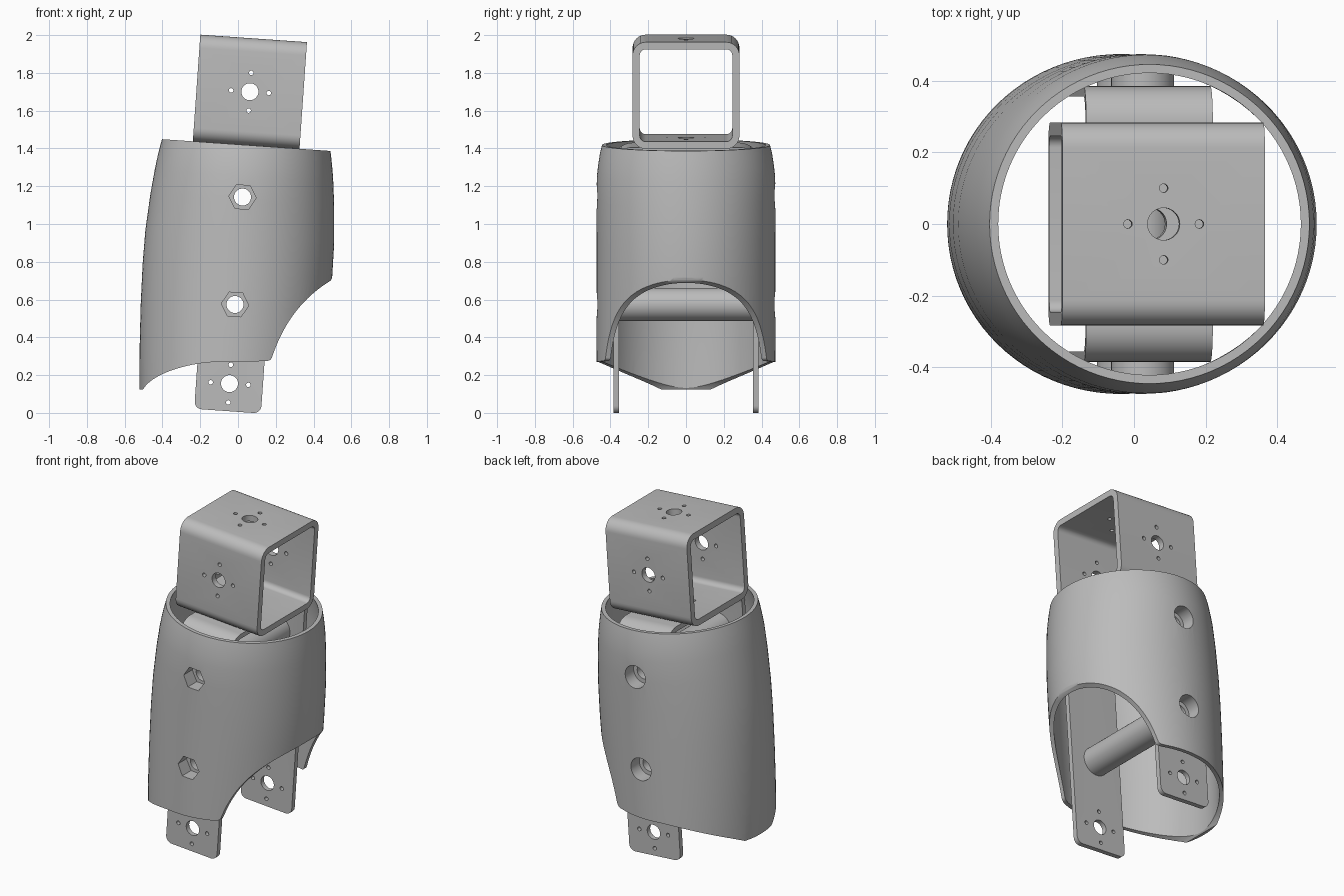
import bpy, bmesh, math
from mathutils import Matrix, Vector
from mathutils.geometry import interpolate_bezier

if "Cube" in bpy.data.objects:
    bpy.data.objects.remove(bpy.data.objects["Cube"])

# The whole link leans about the y axis; parts are built upright first
LEAN = Matrix.Translation((-0.045, 0, 0.155)) @ Matrix.Rotation(math.radians(4), 4, 'Y')

grey = bpy.data.materials.new("plain_grey")
grey.use_nodes = True
colour = (0.5, 0.5, 0.5, 1)
grey.diffuse_color = colour
for node in grey.node_tree.nodes:
    if node.type == 'BSDF_PRINCIPLED':
        node.inputs["Base Color"].default_value = colour


def make_object(name, bm):
    bmesh.ops.recalc_face_normals(bm, faces=bm.faces)
    mesh = bpy.data.meshes.new(name)
    bm.to_mesh(mesh)
    bm.free()
    mesh.materials.append(grey)
    obj = bpy.data.objects.new(name, mesh)
    bpy.context.collection.objects.link(obj)
    return obj


def prism(name, points, axis, low, high):
    """Extrude a flat outline along the given axis."""
    place = {'x': lambda p, d: (d, p[0], p[1]),
             'y': lambda p, d: (p[0], d, p[1]),
             'z': lambda p, d: (p[0], p[1], d)}[axis]
    bm = bmesh.new()
    a = [bm.verts.new(place(p, low)) for p in points]
    b = [bm.verts.new(place(p, high)) for p in points]
    bm.faces.new(a)
    bm.faces.new(b)
    for i in range(len(a)):
        j = (i + 1) % len(a)
        bm.faces.new((a[i], a[j], b[j], b[i]))
    return make_object(name, bm)


def circle(u, v, r, sides=40):
    return [(u + r * math.cos(math.tau * i / sides), v + r * math.sin(math.tau * i / sides))
            for i in range(sides)]


def rounded(u0, u1, v0, v1, r, steps=8):
    corners = [(u1 - r, v1 - r), (u0 + r, v1 - r), (u0 + r, v0 + r), (u1 - r, v0 + r)]
    return [(cu + r * math.cos(math.pi / 2 * (k + i / steps)),
             cv + r * math.sin(math.pi / 2 * (k + i / steps)))
            for k, (cu, cv) in enumerate(corners) for i in range(steps + 1)]


def combine(obj, other, operation='DIFFERENCE'):
    mod = obj.modifiers.new("combine", 'BOOLEAN')
    mod.operation = operation
    mod.solver = 'EXACT'
    mod.object = other
    bpy.context.view_layer.objects.active = obj
    bpy.ops.object.modifier_apply(modifier=mod.name)
    bpy.data.objects.remove(other)


def mount_holes(obj, axis, u, v, low, high):
    """Central hole with four screw holes around it."""
    combine(obj, prism("hole", circle(u, v, 0.045), axis, low, high))
    for du, dv in ((0.1, 0), (-0.1, 0), (0, 0.1), (0, -0.1)):
        combine(obj, prism("hole", circle(u + du, v + dv, 0.012, 16), axis, low, high))


SEAT = 1.266            # height where the box sits on the bracket
BOLTS = (0.42, 0.99)    # bolt heights along the link
parts = []

# Square tube on top, open along x
half, wall = 0.283, 0.038
mid = SEAT + half
box = prism("top_box", rounded(-half, half, SEAT, SEAT + 2 * half, 0.07), 'x', -half, half)
inner = half - wall
combine(box, prism("bore", rounded(-inner, inner, mid - inner, mid + inner, 0.032), 'x', -1, 1))
mount_holes(box, 'y', 0, mid, -1, 1)
mount_holes(box, 'z', 0, 0, 1.27 - 0.1, 2)
parts.append(box)

# U bracket with two long legs
bracket = prism("u_bracket", rounded(-0.385, 0.385, -0.5, SEAT, 0.1), 'x', -0.177, 0.177)
combine(bracket, prism("gap", rounded(-0.355, 0.355, -0.7, SEAT - 0.03, 0.07), 'x', -1, 1))
combine(bracket, prism("trim", rounded(-0.3, 0.3, -1, -0.146, 0.001), 'y', -1, 1))
for side in (-1, 1):
    # round the lower corners of the legs
    r = 0.04
    corner = [(side * 0.2, -0.17), (side * 0.2, -0.146 + r)]
    corner += [(side * (0.177 - r + r * math.cos(t)), -0.146 + r - r * math.sin(t))
               for t in [math.pi / 2 * i / 8 for i in range(9)]]
    corner.append((side * (0.177 - r), -0.17))
    combine(bracket, prism("corner", corner, 'y', -1, 1))
mount_holes(bracket, 'y', 0, 0, -1, 1)
mount_holes(bracket, 'z', 0, 0, 1.15, 1.4)
for z in BOLTS:
    combine(bracket, prism("hole", circle(0, z, 0.045), 'y', -1, 1))
parts.append(bracket)

# Hollow spacers between the legs
for name, z in zip(("lower_spacer", "upper_spacer"), BOLTS):
    spacer = prism(name, circle(0, z, 0.088, 48), 'y', -0.355, 0.355)
    combine(spacer, prism("bore", circle(0, z, 0.045), 'y', -1, 1))
    parts.append(spacer)

# Sleeve: oval rings of (height, half width, half depth), outside then inside
sections = [(-0.3, 0.44, 0.474), (-0.06, 0.473, 0.474), (0.16, 0.488, 0.474),
            (0.38, 0.498, 0.473), (0.6, 0.503, 0.473), (0.78, 0.501, 0.473),
            (0.97, 0.488, 0.474), (1.1, 0.474, 0.472), (1.16, 0.466, 0.465),
            (1.22, 0.456, 0.456), (SEAT, 0.447, 0.445)]
thick, sides = 0.024, 96
rings = sections + [(z, a - thick, b - thick) for z, a, b in reversed(sections)]
bm = bmesh.new()
loops = [[bm.verts.new((a * math.cos(math.tau * i / sides), b * math.sin(math.tau * i / sides), z))
          for i in range(sides)] for z, a, b in rings]
for k, loop in enumerate(loops):
    after = loops[(k + 1) % len(loops)]
    for i in range(sides):
        j = (i + 1) % sides
        bm.faces.new((loop[i], loop[j], after[j], after[i]))
sleeve = make_object("outer_sleeve", bm)

# Curved lower edge of the sleeve


def bezier(*pts):
    return [tuple(p) for p in interpolate_bezier(*[Vector((x, 0, z)) for x, z in pts], 16)]


edge = [(-0.7, 0, 0.125)]
edge += bezier((-0.502, 0.125), (-0.46, 0.2), (-0.3, 0.255), (-0.15, 0.268))
edge += bezier((0.14, 0.274), (0.165, 0.275), (0.175, 0.28), (0.18, 0.295))
edge += bezier((0.181, 0.298), (0.25, 0.5), (0.36, 0.62), (0.49, 0.70))
edge += [(0.52, 0, 0.75), (0.8, 0, 0.76), (0.8, 0, -0.5), (-0.7, 0, -0.5)]
edge = [LEAN.inverted() @ Vector(p) for p in edge]
combine(sleeve, prism("lower_cut", [(p.x, p.z) for p in edge], 'y', -1, 1))

# Bosses with hexagonal pockets in front and round pockets behind
for z in BOLTS:
    for low, high in ((-0.455, -0.385), (0.385, 0.455)):
        combine(sleeve, prism("boss", circle(0, z, 0.088, 48), 'y', low, high), 'UNION')
    combine(sleeve, prism("hex_pocket", circle(0, z, 0.0725, 6), 'y', -0.7, -0.3))
    combine(sleeve, prism("round_pocket", circle(0, z, 0.07), 'y', 0.3, 0.7))
parts.append(sleeve)

# Lean everything into place and smooth the curved faces
bpy.ops.object.select_all(action='DESELECT')
for obj in parts:
    obj.data.transform(LEAN)
    obj.select_set(True)
bpy.context.view_layer.objects.active = sleeve
bpy.ops.object.shade_smooth_by_angle(angle=math.radians(30))
